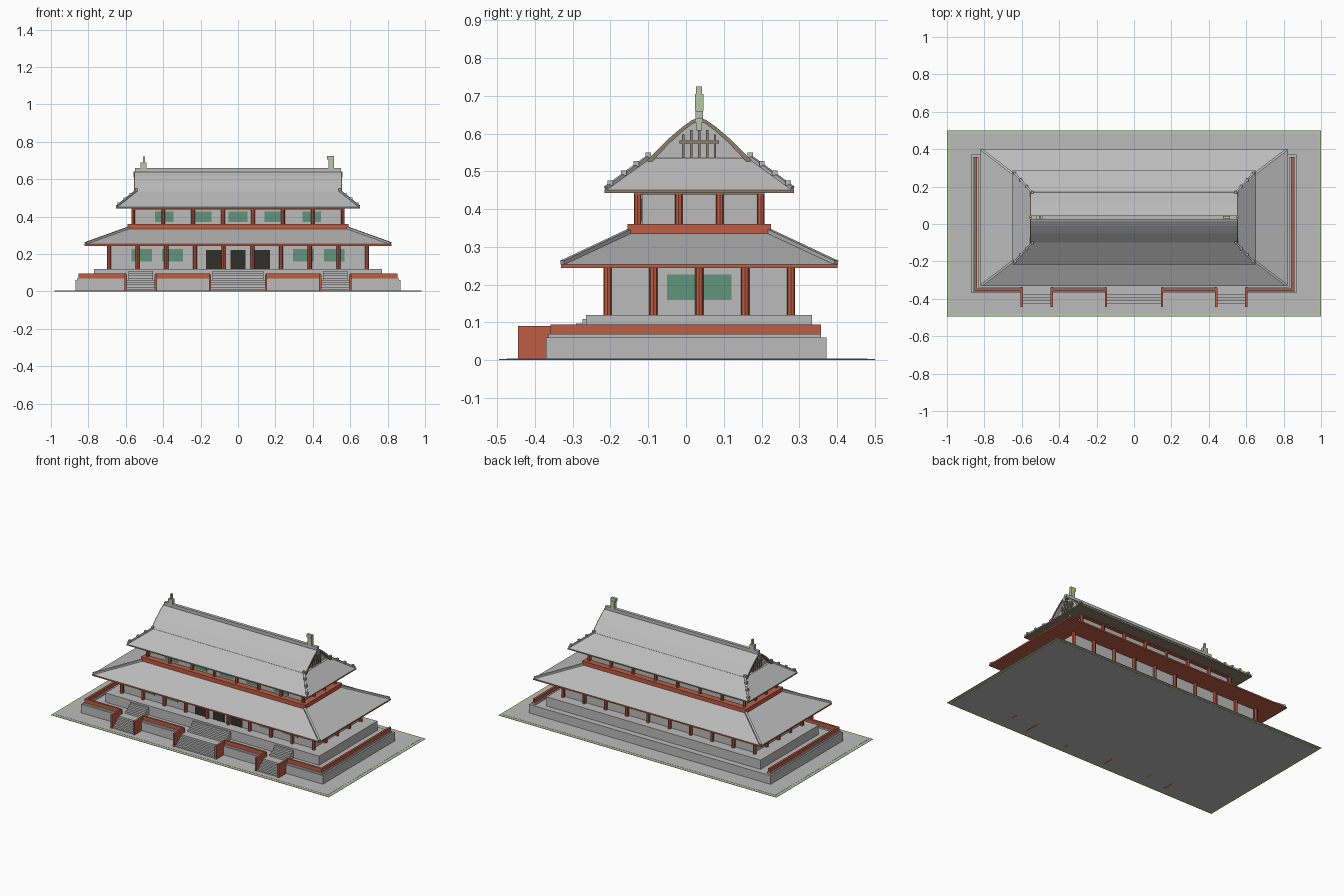
import bpy
import bmesh
from mathutils import Vector

if "Cube" in bpy.data.objects:
    bpy.data.objects.remove(bpy.data.objects["Cube"])


def material(name, r, g, b):
    m = bpy.data.materials.new(name)
    m.use_nodes = True
    m.diffuse_color = (r, g, b, 1)
    m.node_tree.nodes["Principled BSDF"].inputs["Base Color"].default_value = (r, g, b, 1)
    return m


GREY = material("stone grey", .5, .5, .5)
RED = material("painted red", .52, .11, .06)
GREEN = material("window green", .12, .3, .2)
SAGE = material("pale sage", .48, .57, .37)
DARK = material("dark door", .03, .028, .022)
BROWN = material("timber brown", .27, .21, .15)

CY = .035  # depth position of the building's centre line


def finish(name, bm, mat):
    bmesh.ops.recalc_face_normals(bm, faces=bm.faces)
    mesh = bpy.data.meshes.new(name)
    bm.to_mesh(mesh)
    bm.free()
    mesh.materials.append(mat)
    ob = bpy.data.objects.new(name, mesh)
    bpy.context.collection.objects.link(ob)
    return ob


def add_box(bm, x, y, z):
    """Box from (low, high) pairs."""
    vs = bmesh.ops.create_cube(bm, size=1)["verts"]
    for v in vs:
        v.co = [lo + (c + .5) * (hi - lo) for c, (lo, hi) in zip(v.co, (x, y, z))]
    return vs


def boxes(name, mat, *items):
    bm = bmesh.new()
    for item in items:
        add_box(bm, *item)
    return finish(name, bm, mat)


def frustum(name, mat, low, high, z):
    """Hipped block; low and high are half sizes about the centre line."""
    bm = bmesh.new()
    for v in add_box(bm, (-1, 1), (-1, 1), z):
        hx, hy = high if v.co.z > sum(z) / 2 else low
        v.co.x *= hx
        v.co.y = CY + v.co.y * hy
    return finish(name, bm, mat)


def extrude_profile(bm, points, x0, x1):
    """Extrude a closed (y, z) outline along x."""
    face = bm.faces.new([bm.verts.new((x0, y, z)) for y, z in points])
    new = bmesh.ops.extrude_face_region(bm, geom=[face])["geom"]
    for v in new:
        if isinstance(v, bmesh.types.BMVert):
            v.co.x = x1


def beam(bm, a, b, w):
    a, b = Vector(a), Vector(b)
    rot = (b - a).to_track_quat('Z', 'Y')
    for v in add_box(bm, (-w / 2, w / 2), (-w / 2, w / 2), (0, (b - a).length)):
        v.co = a + rot @ v.co


def columns(name, nx, hx, ny, hy, z, r):
    """Ring of eight-sided columns around a storey."""
    bm = bmesh.new()
    for i in range(nx):
        for j in range(ny):
            if i in (0, nx - 1) or j in (0, ny - 1):
                vs = bmesh.ops.create_cone(bm, cap_ends=True, segments=8, radius1=r,
                                           radius2=r, depth=z[1] - z[0])["verts"]
                pos = (hx * (2 * i / (nx - 1) - 1), CY + hy * (2 * j / (ny - 1) - 1), sum(z) / 2)
                bmesh.ops.translate(bm, verts=vs, vec=pos)
    return finish(name, bm, RED)


def both(lo, hi):
    return [(lo, hi), (-hi, -lo)]


# Ground and terraces
boxes("grass_border", SAGE, ((-1, 1), (-.495, .5), (.001, .003)))
boxes("paving", GREY, ((-.98, .98), (-.475, .48), (0, .004)))
boxes("lower_terrace", GREY, ((-.87, .87), (-.37, .372), (0, .06)))
boxes("upper_terrace", GREY, ((-.77, .77), (-.265, .333), (.06, .12)))

# Stairs with red side walls
flights = [(-.6, -.44), (-.15, .15), (.44, .6)]
steps, upper, walls = [], [], []
for a, b in flights:
    for i in range(5):
        steps.append(((a, b), (-.44 + i * .015, -.36), (.002, .012 * (i + 1))))
    for i in range(4):
        upper.append(((a + .015, b - .015), (-.325 + i * .017, -.26), (.06, .072 + .0125 * i)))
    for x in (a, b):
        walls.append(((x - .006, x + .006), (-.445, -.34), (0, .09)))
boxes("lower_stairs", GREY, *steps)
boxes("upper_stairs", GREY, *upper)
boxes("stair_side_walls", RED, *walls)

# Terrace railing on a stone kerb, open at the stairs and along the back
runs = both(.6, .853) + both(.15, .44)
sides = both(.84, .853)
boxes("railing", RED, *[(r, (-.358, -.345), (.07, .095)) for r in runs],
      *[(s, (-.358, .357), (.07, .095)) for s in sides])
boxes("railing_kerb", GREY, *[(r, (-.364, -.338), (.06, .07)) for r in runs],
      *[(s, (-.364, .357), (.06, .07)) for s in both(.832, .86)])

# Ground storey
boxes("ground_storey_walls", GREY, ((-.68, .68), (CY - .232, CY + .232), (.12, .25)))
columns("ground_columns", 10, .69, 5, .243, (.12, .247), .011)
front = CY - .232
boxes("doors", DARK, *[((x - .041, x + .041), (front - .003, front), (.12, .222)) for x in (-.13, 0, .13)])
lower_windows = both(.295, .405) + both(.46, .57)
boxes("ground_windows", GREEN, *[(w, (front - .003, front), (.16, .227)) for w in lower_windows],
      *[(s, (CY - .085, CY + .085), (.16, .227)) for s in both(.68, .683)])

# Lower roof with red soffit and hip ridges
frustum("lower_soffit", RED, (.82, .366), (.82, .366), (.244, .253))
frustum("lower_roof", GREY, (.82, .366), (.57, .175), (.253, .342))
bm = bmesh.new()
for sx in (-1, 1):
    for sy in (-1, 1):
        beam(bm, (sx * .815, CY + sy * .362, .257), (sx * .57, CY + sy * .175, .345), .013)
finish("lower_hip_ridges", bm, GREY)

# Upper storey on a red balcony band
boxes("balcony_band", RED, ((-.59, .59), (CY - .19, CY + .19), (.333, .361)))
boxes("upper_storey_walls", GREY, ((-.55, .55), (CY - .152, CY + .152), (.36, .445)))
columns("upper_columns", 8, .56, 4, .163, (.36, .442), .01)
boxes("upper_beam", RED, ((-.57, .57), (CY - .173, CY + .173), (.438, .445)))
front = CY - .152
boxes("upper_windows", GREEN, *[((x - .05, x + .05), (front - .003, front), (.37, .427))
                                for x in (-.395, -.192, 0, .192, .395)])

# Upper hipped skirt with timber soffit
frustum("upper_soffit", BROWN, (.652, .251), (.652, .251), (.443, .451))
frustum("upper_roof_skirt", GREY, (.652, .251), (.545, .135), (.451, .535))

# Gabled upper roof: arched shell, gable walls, verge boards
half = [(.138, .53), (.085, .583), (.045, .617), (.018, .636)]
arch = [(CY - d, z) for d, z in half] + [(CY, .642)] + [(CY + d, z) for d, z in reversed(half)]
inner = [(CY + (y - CY) * .94, z - .01) for y, z in arch]
shell = arch + inner[::-1]
bm = bmesh.new()
extrude_profile(bm, shell, -.55, .55)
finish("gable_roof", bm, GREY)
bm = bmesh.new()
extrude_profile(bm, inner, -.53, .53)
finish("gable_walls", bm, GREY)
bm = bmesh.new()
for x0, x1 in both(.55, .556):
    extrude_profile(bm, shell, x0, x1)
finish("verge_boards", bm, BROWN)

# Gable lattice and hanging ornament
bars = []
for s in both(.53, .54):
    bars.append((s, (CY - .052, CY + .052), (.574, .582)))
    for k in range(-2, 3):
        bars.append((s, (CY + k * .021 - .003, CY + k * .021 + .003), (.535, .62 - abs(k) * .011)))
boxes("gable_lattice", BROWN, *bars)
boxes("gable_pendants", SAGE, *[(s, (CY - .008, CY + .008), (.608, .64)) for s in both(.55, .559)])

# Main ridge and its end ornaments
boxes("main_ridge", GREY, ((-.55, .55), (CY - .01, CY + .01), (.635, .66)))
boxes("right_ridge_ornament", SAGE, ((-.52, -.488), (CY - .011, CY + .011), (.66, .69)),
      ((-.508, -.498), (CY - .007, CY + .007), (.69, .722)))
boxes("left_ridge_ornament", SAGE, ((.485, .512), (CY - .011, CY + .011), (.66, .705)),
      ((.476, .512), (CY - .008, CY + .008), (.705, .725)))

# Upper hip ridges carrying small roof figures
ridges, figures = bmesh.new(), bmesh.new()
for sx in (-1, 1):
    for sy in (-1, 1):
        low = Vector((sx * .648, CY + sy * .247, .455))
        high = Vector((sx * .545, CY + sy * .135, .537))
        beam(ridges, low, high, .01)
        for t in (.1, .42, .72, 1):
            p = low.lerp(high, t) + Vector((0, 0, .006))
            add_box(figures, *[(c - .007, c + .007) for c in p])
finish("upper_hip_ridges", ridges, GREY)
finish("roof_figures", figures, GREY)
